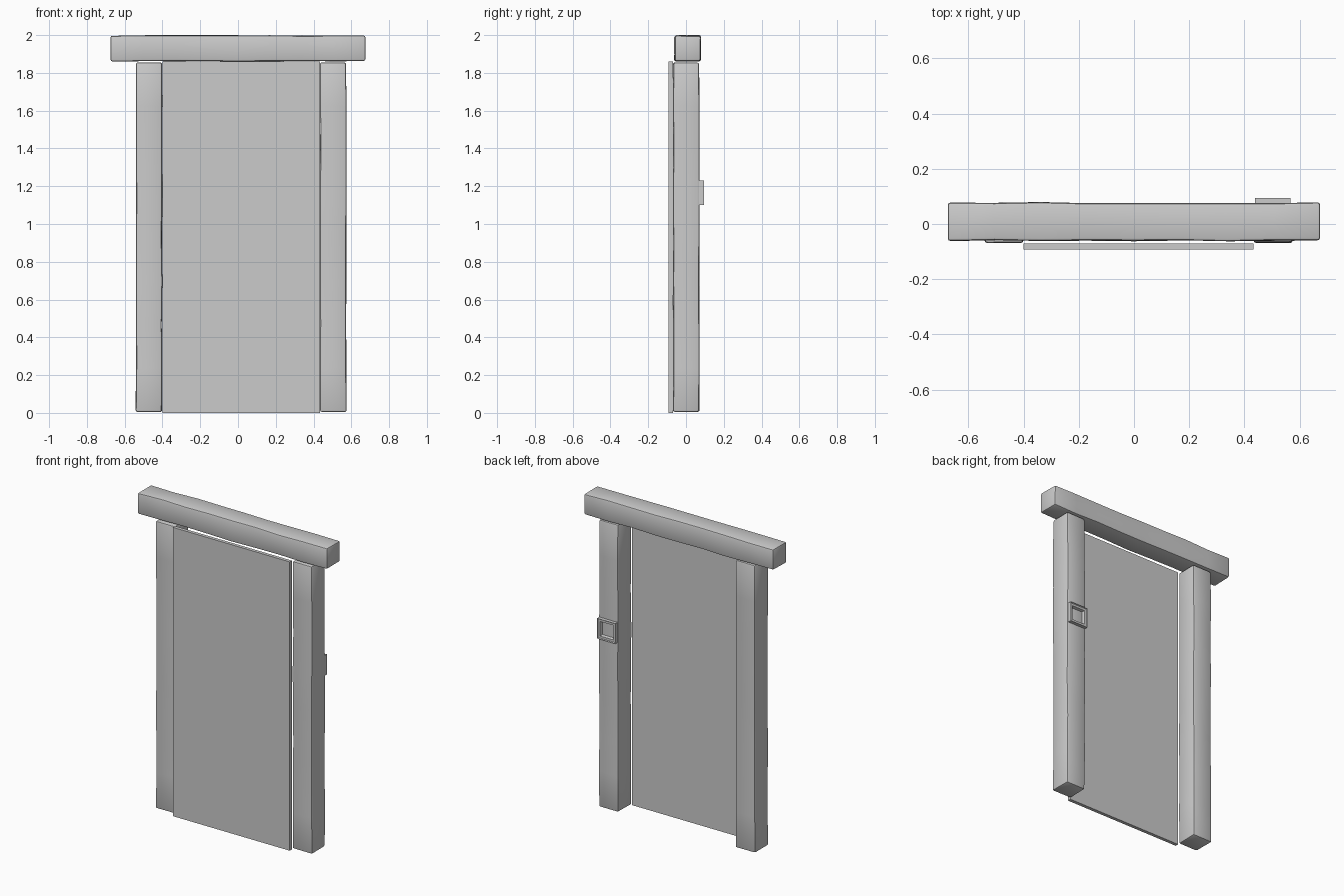
import bpy, bmesh, random
from mathutils import Vector

if "Cube" in bpy.data.objects:
    bpy.data.objects.remove(bpy.data.objects["Cube"])

random.seed(4)
grey = bpy.data.materials.new("plain grey")
grey.diffuse_color = (0.6, 0.6, 0.6, 1)
grey.use_nodes = True
grey.node_tree.nodes["Principled BSDF"].inputs["Base Color"].default_value = grey.diffuse_color


def finish(bm, name, smooth=False):
    bmesh.ops.recalc_face_normals(bm, faces=bm.faces)
    me = bpy.data.meshes.new(name)
    bm.to_mesh(me)
    bm.free()
    ob = bpy.data.objects.new(name, me)
    bpy.context.collection.objects.link(ob)
    me.materials.append(grey)
    if smooth:
        bpy.ops.object.select_all(action='DESELECT')
        ob.select_set(True)
        bpy.context.view_layer.objects.active = ob
        bpy.ops.object.shade_smooth_by_angle(angle=0.7)
    return ob


def box(lo, hi):
    bm = bmesh.new()
    bmesh.ops.create_cube(bm, size=1)
    lo, hi = Vector(lo), Vector(hi)
    for v in bm.verts:
        v.co = (lo + hi) / 2 + v.co * (hi - lo)
    return bm


def beam(name, lo, hi, axis):
    """Rough timber: box cut along its length, edges slightly wavy and rounded."""
    bm = box(lo, hi)
    long_edges = [e for e in bm.edges
                  if abs((e.verts[0].co - e.verts[1].co)[axis]) > 1]
    bmesh.ops.subdivide_edges(bm, edges=long_edges, cuts=7, use_grid_fill=True)
    mid = (Vector(lo) + Vector(hi)) / 2
    for v in bm.verts:
        for i in range(3):
            if i != axis:
                v.co[i] -= random.uniform(0, 0.005) * (1 if v.co[i] > mid[i] else -1)
    ob = finish(bm, name)
    mod = ob.modifiers.new("worn edges", 'BEVEL')
    mod.width, mod.segments, mod.limit_method, mod.angle_limit = 0.01, 2, 'ANGLE', 0.8
    bpy.context.view_layer.objects.active = ob
    ob.select_set(True)
    bpy.ops.object.modifier_apply(modifier=mod.name)
    bpy.ops.object.shade_smooth_by_angle(angle=0.7)
    ob.select_set(False)


# Door posts and the crossbeam
beam("left_post", (-0.543, -0.07, 0.005), (-0.4, 0.073, 1.855), 2)
beam("right_post", (0.433, -0.07, 0.005), (0.576, 0.073, 1.855), 2)
beam("crossbeam", (-0.675, -0.063, 1.86), (0.675, 0.08, 2.0), 0)

# Thin door panel in front of the posts
finish(box((-0.4, -0.092, 0), (0.433, -0.07, 1.86)), "door_panel")

# Square lock plate with a sunken middle on the back of the right post
bm = box((0.438, 0.06, 1.1), (0.568, 0.094, 1.23))
back = max(bm.faces, key=lambda f: f.calc_center_median().y)
outer = list(back.verts)
bmesh.ops.inset_region(bm, faces=[back], thickness=0.006)
for v in outer:
    v.co.y -= 0.006
bmesh.ops.inset_region(bm, faces=[back], thickness=0.02)
bmesh.ops.inset_region(bm, faces=[back], thickness=0.012)
for v in back.verts:
    v.co.y -= 0.028
finish(bm, "lock_plate")
